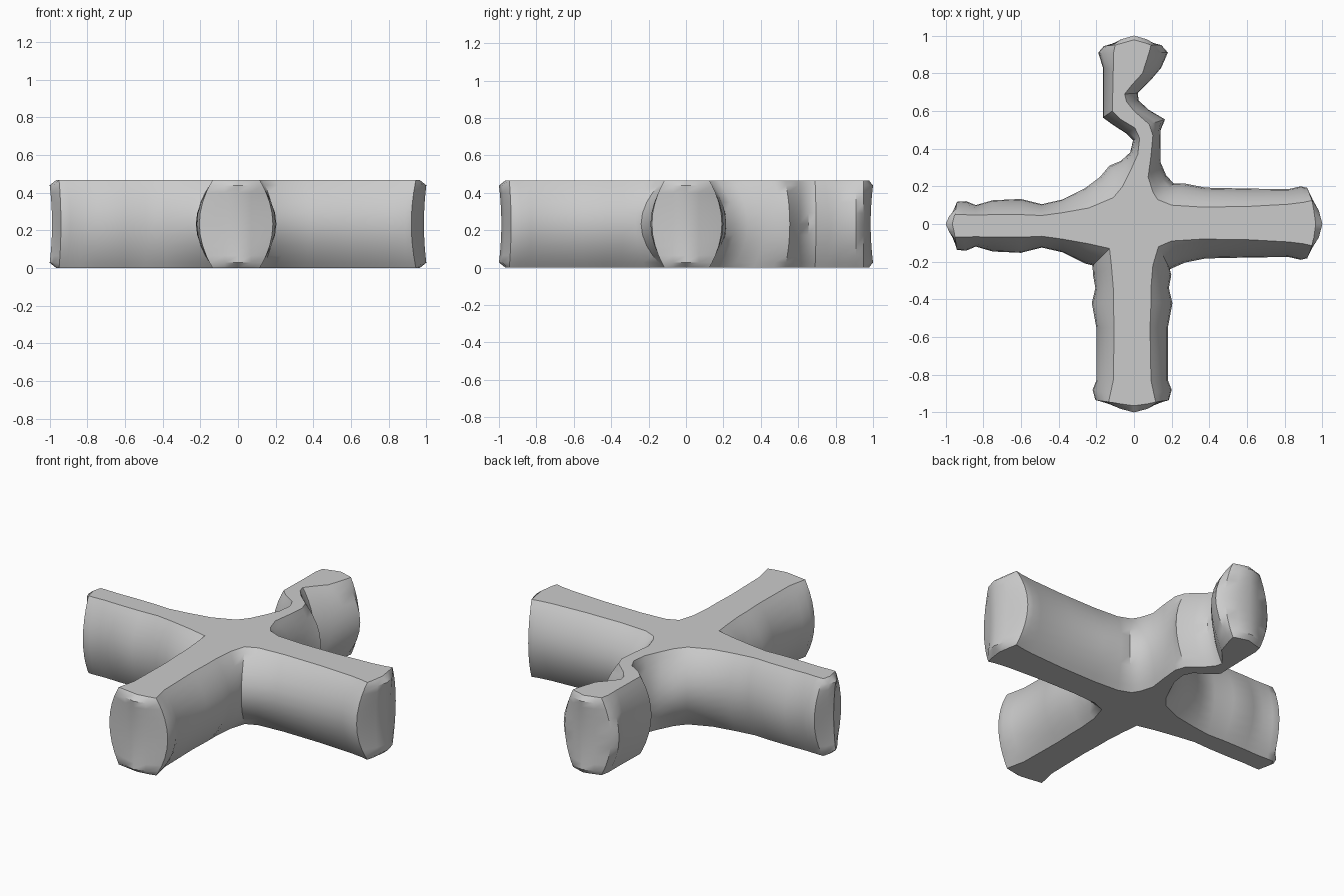
import bpy, bmesh, math
from mathutils import Vector

H = 0.467

# Each rim point: (outer xy at mid height, inner xy on the flat top/bottom, is_tip)
rim = []


def add(ox, oy, ix, iy, tip=False):
    rim.append((Vector((ox, oy)), Vector((ix, iy)), tip))


def add_arm(angle, shift, stations, tip_half):
    """Mirrored arm. stations: outer dist, outer half width, inner dist, inner half width."""
    c, s = math.cos(angle), math.sin(angle)

    def put(od, ow, idist, iw, tip=False):
        add(od * c - ow * s, od * s + ow * c, idist * c - iw * s, idist * s + iw * c, tip)

    for od, ow, idist, iw in stations:
        put(od, shift - ow, idist, shift - iw)
    put(0.982, -tip_half, 0.955, -tip_half, True)
    put(1.0, 0, 0.965, 0, True)
    put(0.982, tip_half, 0.955, tip_half, True)
    for od, ow, idist, iw in reversed(stations):
        put(od, shift + ow, idist, shift + iw)


# right arm
add(0.19, -0.24, 0.13, -0.12)
add_arm(0, 0.005, [
    (0.27, 0.21, 0.20, 0.095), (0.38, 0.188, 0.36, 0.085), (0.6, 0.183, 0.6, 0.088),
    (0.82, 0.18, 0.82, 0.10), (0.885, 0.195, 0.90, 0.11), (0.92, 0.187, 0.945, 0.12)], 0.07)
add(0.21, 0.215, 0.125, 0.13)

# back arm with its S-shaped notches
right_side = [
    (0.17, 0.26, 0.10, 0.17), (0.14, 0.33, 0.075, 0.25), (0.14, 0.42, 0.09, 0.36),
    (0.142, 0.50, 0.10, 0.47), (0.165, 0.555, 0.08, 0.53), (0.08, 0.605, 0.0, 0.60),
    (0.025, 0.655, -0.04, 0.65), (0.02, 0.695, -0.05, 0.69), (0.09, 0.765, -0.01, 0.74),
    (0.145, 0.83, 0.045, 0.80), (0.18, 0.91, 0.08, 0.91), (0.145, 0.95, 0.09, 0.95)]
left_side = [
    (-0.16, 0.945, -0.10, 0.95), (-0.19, 0.91, -0.11, 0.90), (-0.165, 0.83, -0.11, 0.82),
    (-0.165, 0.565, -0.115, 0.60), (-0.11, 0.525, -0.07, 0.555), (-0.04, 0.48, 0.005, 0.51),
    (-0.005, 0.445, 0.03, 0.455), (-0.02, 0.38, 0.02, 0.37), (-0.07, 0.335, -0.02, 0.28),
    (-0.13, 0.31, -0.06, 0.20)]
for p in right_side:
    add(*p)
for x, y in ((0.07, 0.98), (0, 1), (-0.07, 0.98)):
    add(x, y, x, y - 0.022, True)
for p in left_side:
    add(*p)
add(-0.18, 0.25, -0.11, 0.14)

# left arm
add_arm(math.pi, 0.01, [
    (0.26, 0.20, 0.24, 0.095), (0.38, 0.14, 0.38, 0.07), (0.49, 0.115, 0.49, 0.055),
    (0.6, 0.143, 0.6, 0.06), (0.75, 0.136, 0.75, 0.06), (0.84, 0.11, 0.84, 0.057),
    (0.89, 0.131, 0.91, 0.06), (0.94, 0.128, 0.95, 0.06)], 0.04)
add(-0.22, -0.22, -0.13, -0.13)

# front arm
add_arm(-math.pi / 2, -0.01, [
    (0.27, 0.208, 0.22, 0.11), (0.34, 0.195, 0.34, 0.10), (0.42, 0.214, 0.42, 0.10),
    (0.55, 0.19, 0.55, 0.095), (0.83, 0.19, 0.83, 0.10), (0.88, 0.21, 0.90, 0.115),
    (0.935, 0.195, 0.945, 0.125)], 0.07)

# Loft the rim through barrel-shaped layers
bm = bmesh.new()
levels = [-1, -0.88, -0.72, -0.5, -0.25, 0, 0.25, 0.5, 0.72, 0.88, 1]
rings = []
for u in levels:
    ring = []
    for outer, inner, tip in rim:
        f = min(1, (1 - abs(u)) / 0.12) if tip else 1 - u * u
        p = inner.lerp(outer, f)
        if tip:  # end faces are slightly dished at mid height
            p = p * (1 - 0.013 * max(0, 1 - (u / 0.88) ** 2))
        ring.append(bm.verts.new((p.x, p.y, H / 2 * (1 + u))))
    rings.append(ring)
n = len(rim)
for a, b in zip(rings, rings[1:]):
    for i in range(n):
        j = (i + 1) % n
        bm.faces.new((a[i], a[j], b[j], b[i]))

# flat top and bottom
caps = [bm.faces.new(rings[0][::-1]), bm.faces.new(rings[-1])]
bm.normal_update()
bmesh.ops.triangulate(bm, faces=caps, ngon_method='EAR_CLIP')
bmesh.ops.recalc_face_normals(bm, faces=bm.faces)

mesh = bpy.data.meshes.new("cross_body")
bm.to_mesh(mesh)
bm.free()
body = bpy.data.objects.new("cross_body", mesh)
bpy.context.collection.objects.link(body)
bpy.context.view_layer.objects.active = body
body.select_set(True)
bpy.ops.object.shade_smooth_by_angle(angle=math.radians(38))
